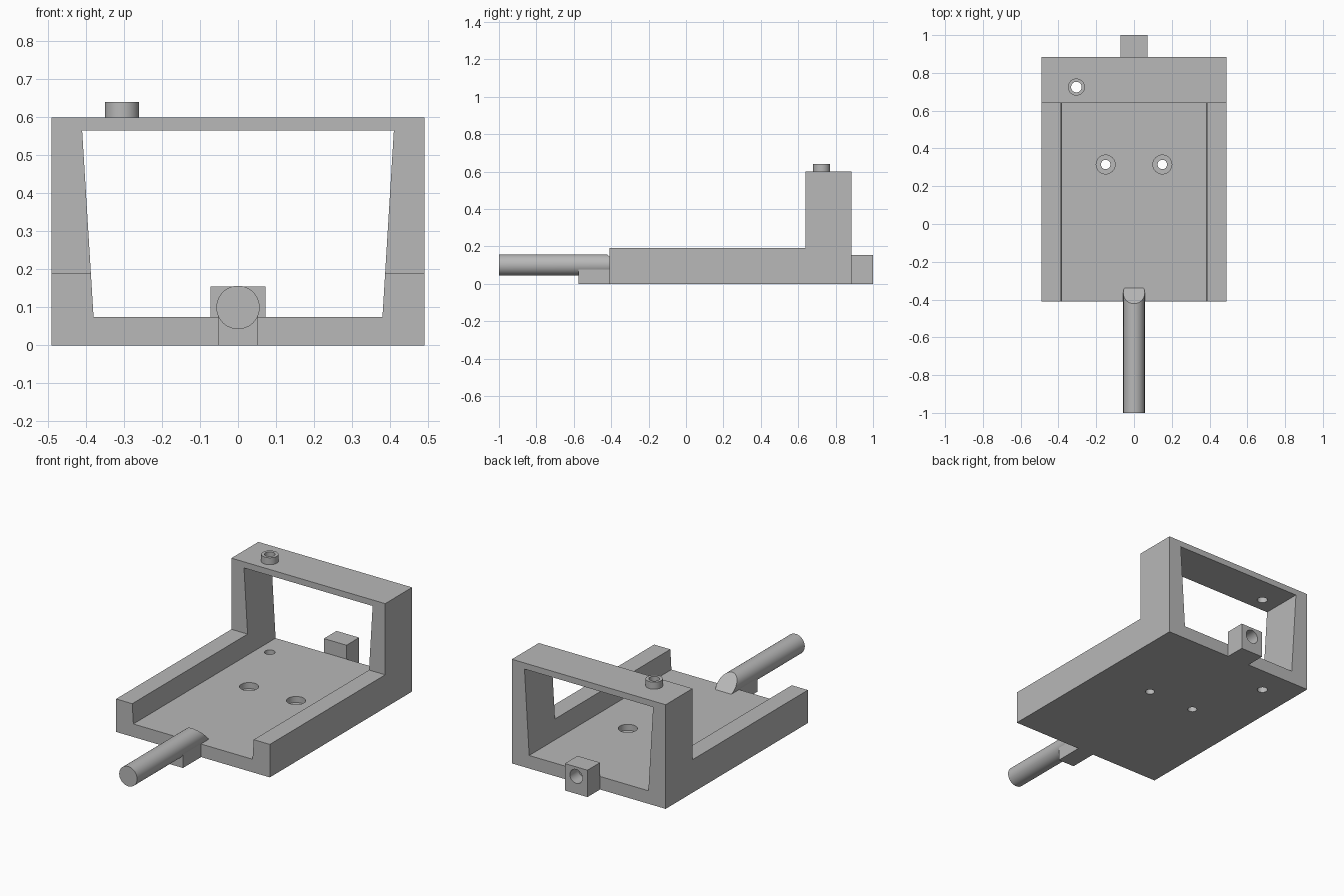
import bpy, bmesh, math
from mathutils import Matrix, Vector

default = bpy.data.objects.get("Cube")
if default:
    bpy.data.objects.remove(default, do_unlink=True)

grey = bpy.data.materials.new("plain grey")
grey.use_nodes = True
grey.diffuse_color = (0.48, 0.48, 0.48, 1)
grey.node_tree.nodes["Principled BSDF"].inputs["Base Color"].default_value = grey.diffuse_color


def finish(name, bm):
    bmesh.ops.recalc_face_normals(bm, faces=bm.faces[:])
    mesh = bpy.data.meshes.new(name)
    bm.to_mesh(mesh)
    bm.free()
    mesh.materials.append(grey)
    obj = bpy.data.objects.new(name, mesh)
    bpy.context.collection.objects.link(obj)
    return obj


def prism(name, points, offset):
    """Extrude a closed polygon of 3D points along an offset."""
    bm = bmesh.new()
    face = bm.faces.new([bm.verts.new(p) for p in points])
    new = bmesh.ops.extrude_face_region(bm, geom=[face])["geom"]
    bmesh.ops.translate(bm, vec=offset, verts=[v for v in new if isinstance(v, bmesh.types.BMVert)])
    return finish(name, bm)


def block(name, x, y0, y1, z0, z1):
    return prism(name, [(-x, y0, z0), (x, y0, z0), (x, y0, z1), (-x, y0, z1)], (0, y1 - y0, 0))


def cylinder(name, start, end, radius, slope=None):
    """Cylinder between two points, optionally trimmed by a plane (point, normal)."""
    start, end = Vector(start), Vector(end)
    axis = end - start
    turn = axis.to_track_quat("Z", "Y").to_matrix().to_4x4()
    bm = bmesh.new()
    bmesh.ops.create_cone(bm, cap_ends=True, segments=48, radius1=radius, radius2=radius,
                          depth=axis.length,
                          matrix=Matrix.Translation((start + end) / 2) @ turn)
    if slope:
        cut = bmesh.ops.bisect_plane(bm, geom=bm.verts[:] + bm.edges[:] + bm.faces[:],
                                     plane_co=slope[0], plane_no=slope[1], clear_outer=True)
        rim = [e for e in cut["geom_cut"] if isinstance(e, bmesh.types.BMEdge)]
        bmesh.ops.holes_fill(bm, edges=rim, sides=0)
    return finish(name, bm)


def cut(obj, cutters):
    for c in cutters:
        mod = obj.modifiers.new("cut", "BOOLEAN")
        mod.operation, mod.solver, mod.object = "DIFFERENCE", "EXACT", c
        bpy.context.view_layer.objects.active = obj
        bpy.ops.object.modifier_apply(modifier=mod.name)


W, FRONT, ARCH, BACK = 0.49, -0.41, 0.64, 0.885
FLOOR, RAIL, TOP = 0.075, 0.19, 0.60
AXIS = 0.1

# Tray with side rails and a raised arch at the back
tray = prism("tray_and_arch",
             [(-W, FRONT, 0), (-W, BACK, 0), (-W, BACK, TOP), (-W, ARCH, TOP),
              (-W, ARCH, RAIL), (-W, FRONT, RAIL)], (2 * W, 0, 0))

# Flared channel running the whole length
channel = prism("channel_cutter",
                [(-0.38, -0.6, FLOOR), (0.38, -0.6, FLOOR), (0.41, -0.6, 0.565), (-0.41, -0.6, 0.565)],
                (0, 1.7, 0))

# Counterbored screw holes in the floor
cutters = [channel]
for x in (-0.15, 0.15):
    cutters.append(cylinder("screw_cutter", (x, 0.315, -0.1), (x, 0.315, 0.2), 0.025))
    cutters.append(cylinder("head_cutter", (x, 0.315, 0.04), (x, 0.315, 0.2), 0.05))

# Vertical hole through boss, arch and floor
px, py = -0.305, 0.725
drill = cylinder("drill_cutter", (px, py, -0.1), (px, py, 0.8), 0.028)
cutters.append(drill)
cut(tray, cutters)

# Ring boss on top of the arch
boss = cylinder("top_boss", (px, py, TOP), (px, py, 0.64), 0.045)
cut(boss, [drill])

# Rear socket block with a blind round hole
socket = block("rear_socket", 0.072, BACK, 1.0, 0, 0.155)
bore = cylinder("bore_cutter", (0, 0.92, AXIS), (0, 1.1, AXIS), 0.04)
cut(socket, [bore])

# Front rod with a sloped inner end, and the foot beneath it
rod = cylinder("front_rod", (0, -1, AXIS), (0, -0.25, AXIS), 0.057,
               ((0, -0.34, FLOOR), (0, 1, 1)))
foot = block("rod_foot", 0.052, -0.575, FRONT, 0, 0.078)

for c in cutters + [bore]:
    bpy.data.objects.remove(c, do_unlink=True)

# Smooth round walls, keep edges crisp
bpy.ops.object.select_all(action="DESELECT")
for obj in (tray, boss, socket, rod, foot):
    obj.select_set(True)
bpy.context.view_layer.objects.active = tray
bpy.ops.object.shade_smooth_by_angle(angle=math.radians(30))
